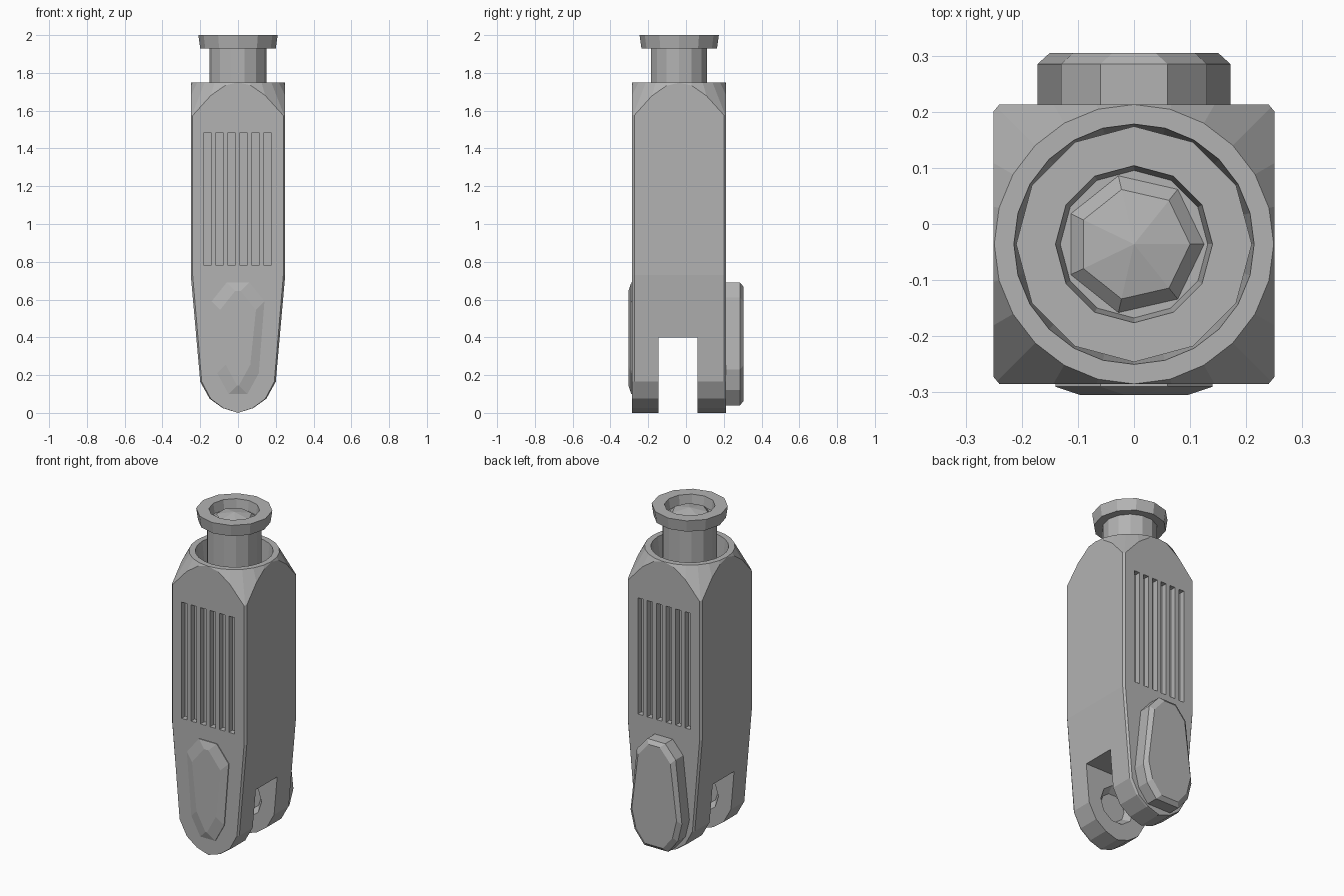
import bpy, bmesh, math

cube = bpy.data.objects.get("Cube")
if cube:
    bpy.data.objects.remove(cube, do_unlink=True)

MID = -0.036             # body centre in y
FRONT, BACK = -0.285, 0.213

grey = bpy.data.materials.new("neutral_grey")
grey.use_nodes = True
grey.diffuse_color = (0.45, 0.45, 0.45, 1)
bsdf = next(n for n in grey.node_tree.nodes if n.type == 'BSDF_PRINCIPLED')
bsdf.inputs["Base Color"].default_value = grey.diffuse_color


def finish(name, bm):
    bmesh.ops.recalc_face_normals(bm, faces=bm.faces)
    mesh = bpy.data.meshes.new(name)
    bm.to_mesh(mesh)
    bm.free()
    mesh.materials.append(grey)
    ob = bpy.data.objects.new(name, mesh)
    bpy.context.collection.objects.link(ob)
    return ob


def lathe(name, profile, sides, closed=False):
    """Revolve (radius, z) points around the body axis."""
    bm = bmesh.new()
    rings = []
    for r, z in profile:
        if r == 0:
            rings.append([bm.verts.new((0, MID, z))] * sides)
        else:
            turn = math.tau / sides
            rings.append([bm.verts.new((r * math.cos(i * turn), MID + r * math.sin(i * turn), z))
                          for i in range(sides)])
    pairs = list(zip(rings, rings[1:]))
    if closed:
        pairs.append((rings[-1], rings[0]))
    for a, b in pairs:
        for i in range(sides):
            j = (i + 1) % sides
            corners = list(dict.fromkeys((a[i], a[j], b[j], b[i])))
            bm.faces.new(corners)
    return finish(name, bm)


def prism(name, layers):
    """Skin matching (x, z) outlines placed at successive y positions."""
    bm = bmesh.new()
    rings = [[bm.verts.new((x, y, z)) for x, z in pts] for y, pts in layers]
    bm.faces.new(rings[0])
    bm.faces.new(rings[-1])
    for a, b in zip(rings, rings[1:]):
        for i in range(len(a)):
            j = (i + 1) % len(a)
            bm.faces.new((a[i], a[j], b[j], b[i]))
    return finish(name, bm)


def box(name, x0, x1, y0, y1, z0, z1):
    pts = [(x0, z0), (x1, z0), (x1, z1), (x0, z1)]
    return prism(name, [(y0, pts), (y1, pts)])


def mirrored(half):
    """Close a right-half outline by reflecting it in x."""
    return half + [(-x, z) for x, z in reversed(half) if x > 0]


def inset(pts, amount, centre):
    """Pull an outline inwards around (0, centre)."""
    return [(x - math.copysign(min(amount, abs(x)), x),
             z - math.copysign(amount, z - centre)) for x, z in pts]


def cut(target, cutter, operation='DIFFERENCE'):
    mod = target.modifiers.new("cut", 'BOOLEAN')
    mod.operation, mod.solver, mod.object = operation, 'EXACT', cutter
    bpy.context.view_layer.update()
    graph = bpy.context.evaluated_depsgraph_get()
    mesh = bpy.data.meshes.new_from_object(target.evaluated_get(graph))
    target.modifiers.clear()
    target.data = mesh
    bpy.data.objects.remove(cutter, do_unlink=True)


# Body: tapered block with a rounded foot and slightly softened long edges
outline = mirrored([(0, 0), (0.08, 0.025), (0.15, 0.075), (0.2, 0.165),
                    (0.25, 0.73), (0.25, 1.75)])
soft = [(x * 0.96, z) for x, z in outline]
body = prism("body", [(FRONT, soft), (FRONT + 0.012, outline),
                      (BACK - 0.012, outline), (BACK, soft)])

# Shoulders: cone trims the four upper corners down from a round collar
cut(body, lathe("shoulder_cone", [(0, -0.2), (0.46, -0.2), (0.46, 1.37),
                                  (0.249, 1.75), (0.249, 1.9), (0, 1.9)], 24), 'INTERSECT')
cut(body, lathe("collar_hollow", [(0, 1.62), (0.2, 1.62), (0.225, 1.85), (0, 1.85)], 24))

# Fork opening between the two feet, with shallow round sockets inside
cut(body, box("fork_gap", -0.5, 0.5, -0.145, 0.06, -0.2, 0.4))
socket = [(0.12 * math.cos(k * math.tau / 10), 0.22 + 0.12 * math.sin(k * math.tau / 10))
          for k in range(10)]
dished = [(x * 0.7, 0.22 + (z - 0.22) * 0.7) for x, z in socket]
cut(body, prism("sockets", [(-0.185, dished), (-0.14, socket), (0.055, socket), (0.1, dished)]))

# Six vent grooves on the front and on the back
for k in range(6):
    x = -0.161 + 0.0635 * k
    for y in (FRONT, BACK):
        cut(body, box("groove", x - 0.018, x + 0.018, y - 0.035, y + 0.035, 0.78, 1.485))

# Neck, rimmed cap and the faceted dome sunk into it
lathe("neck", [(0, 1.6), (0.152, 1.6), (0.152, 1.94), (0, 1.94)], 14)
lathe("cap_ring", [(0.13, 1.93), (0.2, 1.93), (0.21, 2.0), (0.14, 2.0)], 12, closed=True)
lathe("cap_dome", [(0, 1.93), (0.135, 1.93), (0.1, 1.965), (0, 1.985)], 7)

# Back paddle: thick chamfered pad, wider towards the foot
pad = mirrored([(0.08, 0.04), (0.145, 0.12), (0.172, 0.23), (0.13, 0.61), (0.06, 0.69)])
prism("back_paddle", [(BACK - 0.01, pad), (0.285, pad), (0.305, inset(pad, 0.022, 0.35))])

# Front pad: thin plate, wider towards the top
plate = mirrored([(0.05, 0.1), (0.11, 0.21), (0.14, 0.59), (0.06, 0.69)])
prism("front_pad", [(FRONT + 0.005, plate), (FRONT - 0.005, plate),
                    (-0.305, inset(plate, 0.045, 0.4))])
